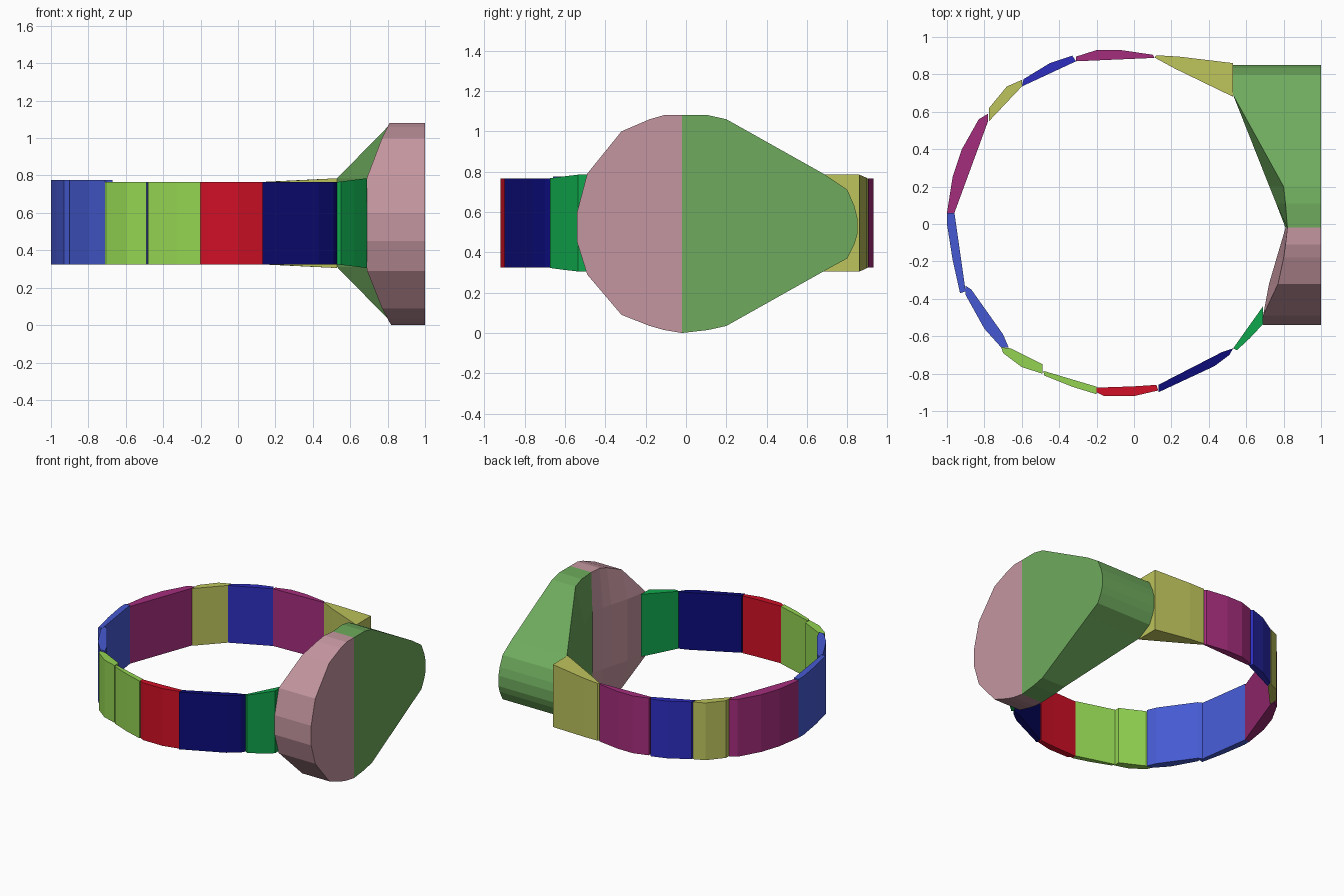
import bpy
import bmesh

cube = bpy.data.objects.get("Cube")
if cube:
    bpy.data.objects.remove(cube, do_unlink=True)


def linear(c):
    c /= 255
    return c / 12.92 if c <= 0.04045 else ((c + 0.055) / 1.055) ** 2.4


def material(name, r, g, b):
    m = bpy.data.materials.new(name)
    col = (linear(r), linear(g), linear(b), 1)
    m.diffuse_color = col
    m.use_nodes = True
    m.node_tree.nodes["Principled BSDF"].inputs["Base Color"].default_value = col
    return m


pink = material("dusty pink", 197, 150, 160)
leaf = material("leaf green", 110, 171, 93)
lime = material("lime green", 147, 212, 82)
red = material("red", 208, 16, 38)
navy = material("navy", 12, 12, 122)
blue = material("cornflower blue", 70, 90, 210)
royal = material("royal blue", 45, 45, 192)
magenta = material("magenta", 165, 45, 125)
olive = material("olive yellow", 189, 195, 92)
emerald = material("emerald", 16, 166, 76)


def finish(name, bm, mat):
    bmesh.ops.recalc_face_normals(bm, faces=bm.faces)
    me = bpy.data.meshes.new(name)
    bm.to_mesh(me)
    bm.free()
    me.materials.append(mat)
    ob = bpy.data.objects.new(name, me)
    bpy.context.collection.objects.link(ob)
    return ob


def loft(name, sections, mat):
    """Skin a row of closed sections that share a point count, capping both ends."""
    bm = bmesh.new()
    rings = [[bm.verts.new(p) for p in s] for s in sections]
    n = len(rings[0])
    for a, b in zip(rings, rings[1:]):
        for i in range(n):
            j = (i + 1) % n
            bm.faces.new((a[i], a[j], b[j], b[i]))
    bm.faces.new(rings[0])
    bm.faces.new(rings[-1])
    return finish(name, bm, mat)


Z0, Z1 = 0.325, 0.765


def band_plate(name, mat, plan, flare=None, top=Z1):
    """Upright plate from a plan outline; flare=(x0, x1) makes it taller towards x1."""
    def grow(x):
        if not flare:
            return 0
        return 0.02 * min(1, max(0, (x - flare[0]) / (flare[1] - flare[0])))
    return loft(name, [[(x, y, Z0 - grow(x)) for x, y in plan],
                       [(x, y, top + grow(x)) for x, y in plan]], mat)


# Band plates, going round from the front right to the back right
band_plate("band_emerald", emerald,
           [(.53, -.665), (.69, -.44), (.69, -.535), (.62, -.61), (.55, -.675)], (.53, .69))
band_plate("band_navy", navy,
           [(.13, -.86), (.47, -.685), (.53, -.665), (.51, -.70), (.43, -.76), (.13, -.90)])
band_plate("band_red", red,
           [(-.20, -.875), (0, -.868), (.12, -.86), (.13, -.89), (0, -.92), (-.16, -.92),
            (-.20, -.90)])
band_plate("band_lime_front", lime,
           [(-.485, -.785), (-.20, -.87), (-.20, -.91), (-.33, -.87), (-.48, -.81)])
band_plate("band_lime_right", lime,
           [(-.71, -.66), (-.66, -.665), (-.49, -.75), (-.49, -.80), (-.60, -.765), (-.70, -.69)])
band_plate("band_blue_front", blue,
           [(-.90, -.33), (-.87, -.35), (-.70, -.59), (-.67, -.66), (-.71, -.66),
            (-.80, -.56), (-.90, -.38)], top=.775)
band_plate("band_blue_right", blue,
           [(-1, .06), (-.96, .06), (-.90, -.36), (-.93, -.37), (-.97, -.19), (-1, 0)], top=.775)
band_plate("band_magenta_right", magenta,
           [(-1, .06), (-.96, .06), (-.78, .55), (-.78, .59), (-.83, .56), (-.92, .40),
            (-.97, .25)])
band_plate("band_olive", olive,
           [(-.775, .55), (-.60, .735), (-.60, .77), (-.68, .735), (-.775, .62)])
band_plate("band_royal_blue", royal,
           [(-.60, .735), (-.31, .87), (-.33, .90), (-.45, .86), (-.59, .775)])
band_plate("band_magenta_back", magenta,
           [(-.31, .87), (.11, .888), (.10, .905), (-.07, .93), (-.20, .93), (-.31, .895)])

# Shoulder that widens from the thin band to the head
band_plate("shoulder_olive", olive,
           [(.11, .89), (.22, .83), (.53, .68), (.53, .86), (.24, .895), (.12, .902)], (.15, .53))


def head_section(y, low, high, rim, core):
    """Slice of the head: flat outer face, chamfered rim and an inner wall."""
    a, b = max(low, .31), min(high, .785)
    return [(1, y, low), (1, y, high), (rim, y, high),
            (core, y, b), (core, y, a), (rim, y, low)]


# Front half of the head: rows are y, bottom, top, rim x, inner wall x
front_rows = [(-.54, .45, .60, .69, .69), (-.49, .29, .79, .69, .69),
              (-.32, .09, 1.0, .77, .722), (-.18, .035, 1.06, .80, .763),
              (-.11, .015, 1.08, .81, .784), (-.02, 0, 1.08, .82, .81)]
loft("head_front_half", [head_section(*r) for r in front_rows], pink)

# Back half of the head, narrowing to a rounded end
back_rows = [(-.02, 0, 1.08, .82, .81), (.11, .015, 1.08, .81, .76),
             (.20, .035, 1.06, .80, .724), (.69, .31, .785, .53, .53),
             (.80, .37, .71, .53, .53), (.835, .44, .63, .53, .53),
             (.85, .49, .57, .53, .53)]
loft("head_back_half", [head_section(*r) for r in back_rows], leaf)
